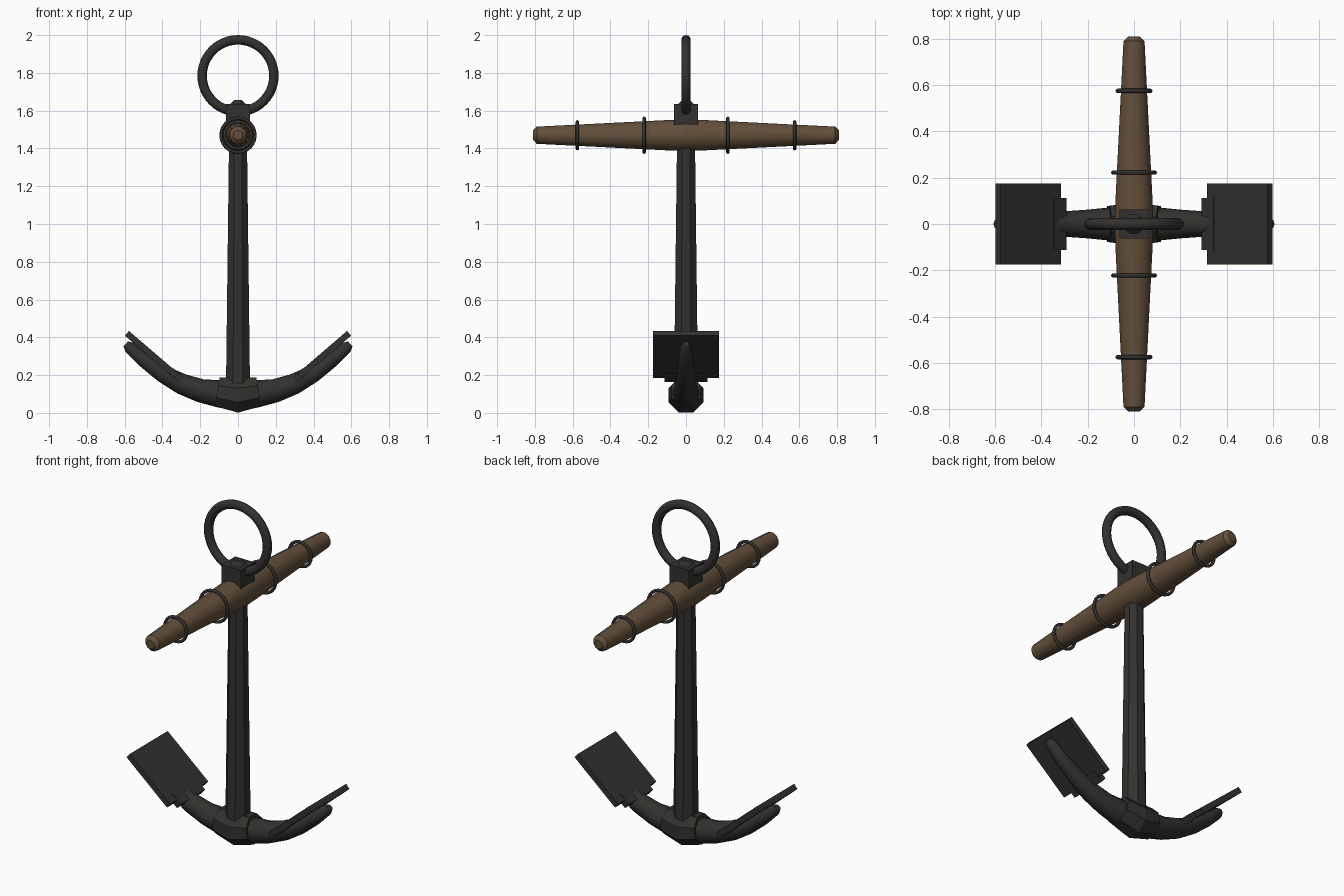
import bpy, bmesh, math
from mathutils import Vector, Matrix

if "Cube" in bpy.data.objects:
    bpy.data.objects.remove(bpy.data.objects["Cube"])


def material(name, rgb):
    m = bpy.data.materials.new(name)
    m.diffuse_color = (*rgb, 1)
    m.use_nodes = True
    m.node_tree.nodes["Principled BSDF"].inputs["Base Color"].default_value = m.diffuse_color
    return m


IRON = material("dark_iron", (0.033, 0.031, 0.028))
WOOD = material("brown_wood", (0.125, 0.078, 0.043))


def finish(name, bm, mat, angle=None):
    bmesh.ops.recalc_face_normals(bm, faces=bm.faces)
    me = bpy.data.meshes.new(name)
    bm.to_mesh(me)
    bm.free()
    me.materials.append(mat)
    ob = bpy.data.objects.new(name, me)
    bpy.context.collection.objects.link(ob)
    if angle:
        bpy.ops.object.select_all(action='DESELECT')
        ob.select_set(True)
        bpy.context.view_layer.objects.active = ob
        bpy.ops.object.shade_smooth_by_angle(angle=math.radians(angle))
    return ob


def loft(name, path, radii, side, sides, mat, angle=None, phase=0.0):
    """Sweep a polygon of varying radius along a planar path; side is the plane normal."""
    bm = bmesh.new()
    pts, side, rings = [Vector(p) for p in path], Vector(side), []
    for i, (p, r) in enumerate(zip(pts, radii)):
        t = (pts[min(i + 1, len(pts) - 1)] - pts[max(i - 1, 0)]).normalized()
        v = t.cross(side)
        rings.append([bm.verts.new(p + r * (math.cos(a) * side + math.sin(a) * v))
                      for a in (2 * math.pi * (k + phase) / sides for k in range(sides))])
    for a, b in zip(rings, rings[1:]):
        for k in range(sides):
            n = (k + 1) % sides
            bm.faces.new((a[k], a[n], b[n], b[k]))
    bm.faces.new(rings[0])
    bm.faces.new(rings[-1])
    return finish(name, bm, mat, angle)


def box(name, center, size, mat, tilt=0.0):
    bm = bmesh.new()
    m = Matrix.Translation(center) @ Matrix.Rotation(tilt, 4, 'Y') @ Matrix.Diagonal((*size, 1))
    bmesh.ops.create_cube(bm, size=1, matrix=m)
    return finish(name, bm, mat)


def torus(name, center, major, minor, mat, n=40, m=10):
    """Ring lying in the XZ plane."""
    bm = bmesh.new()
    c = Vector(center)
    rings = []
    for i in range(n):
        a = 2 * math.pi * i / n
        d = Vector((math.cos(a), 0, math.sin(a)))
        rings.append([bm.verts.new(c + d * (major + minor * math.cos(b)) + Vector((0, minor * math.sin(b), 0)))
                      for b in (2 * math.pi * j / m for j in range(m))])
    for i in range(n):
        p, q = rings[i], rings[(i + 1) % n]
        for j in range(m):
            k = (j + 1) % m
            bm.faces.new((p[j], q[j], q[k], p[k]))
    return finish(name, bm, mat, 60)


# Shank, running up through the stock and the head block to a blunt cap
loft("shank", [(0, 0, 0.1), (0, 0, 0.2), (0, 0, 1.4), (0, 0, 1.63), (0, 0, 1.657)],
     [0.07, 0.068, 0.052, 0.05, 0.022], (1, 0, 0), 8, IRON, 30, 0.5)
box("head_block", (0, 0, 1.58), (0.125, 0.125, 0.11), IRON)
torus("shackle_ring", (0, 0, 1.785), 0.19, 0.025, IRON, 48, 12)

# Wooden stock with iron bands
half = [(0.1, 0.083), (0.79, 0.047), (0.81, 0.026)]
prof = [(-y, r) for y, r in reversed(half)] + [(0, 0.087)] + half
loft("stock", [(0, y, 1.47) for y, r in prof], [r for y, r in prof],
     (1, 0, 0), 12, WOOD, 40, 0.5)
for s, label in ((-1, "front"), (1, "back")):
    torus(f"inner_band_{label}", (0, s * 0.222, 1.47), 0.09, 0.009, IRON, 24, 8)
    torus(f"outer_band_{label}", (0, s * 0.575, 1.47), 0.071, 0.009, IRON, 24, 8)

# Crown where the arms meet the shank
loft("crown", [(-0.11, 0, 0.112), (0, 0, 0.093), (0.11, 0, 0.112)],
     [0.084, 0.099, 0.084], (0, 1, 0), 8, IRON, None, 0.5)

# Curved tapering arms with flat flukes
arm = [(0, 0.09), (0.1, 0.101), (0.2, 0.118), (0.3, 0.154), (0.4, 0.208),
       (0.5, 0.281), (0.575, 0.348), (0.594, 0.366)]
arm_r = [0.08, 0.072, 0.062, 0.055, 0.046, 0.038, 0.031, 0.018]
tilt = math.atan2(0.227, 0.265)
for s, label in ((-1, "left"), (1, "right")):
    loft(f"arm_{label}", [(s * x, 0, z) for x, z in arm], arm_r, (0, 1, 0), 12, IRON, 40)
    box(f"fluke_{label}", (s * 0.457, 0, 0.309), (0.345, 0.35, 0.033), IRON, -s * tilt)
    box(f"fluke_root_{label}", (s * 0.33, 0, 0.2), (0.07, 0.225, 0.038), IRON, -s * tilt)
